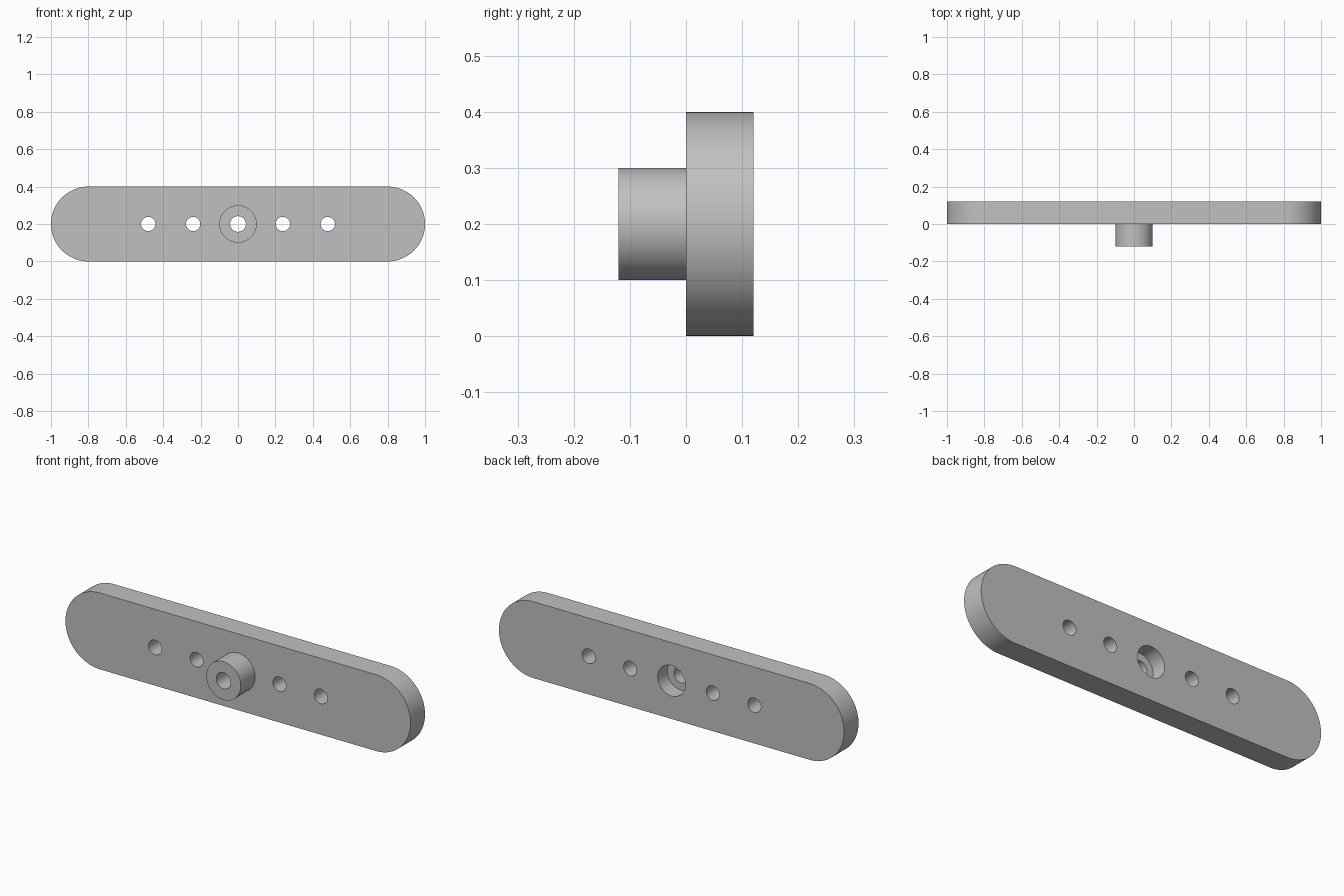
import bpy, bmesh
from math import pi, cos, sin, radians
from mathutils import Matrix

cube = bpy.data.objects.get("Cube")
if cube:
    bpy.data.objects.remove(cube, do_unlink=True)

MID = 0.2          # height of the hole row
THICK = 0.12       # plate thickness and boss length

grey = bpy.data.materials.new("plain_grey")
grey.use_nodes = True
colour = (0.53, 0.53, 0.53, 1)
grey.diffuse_color = colour
grey.node_tree.nodes["Principled BSDF"].inputs["Base Color"].default_value = colour


def add_object(name, bm):
    bmesh.ops.recalc_face_normals(bm, faces=bm.faces)
    mesh = bpy.data.meshes.new(name)
    bm.to_mesh(mesh)
    bm.free()
    mesh.materials.append(grey)
    obj = bpy.data.objects.new(name, mesh)
    bpy.context.collection.objects.link(obj)
    return obj


def cylinder(name, x, radius, y0, y1, sides=64):
    """Cylinder along y on the hole row."""
    bm = bmesh.new()
    place = Matrix.Translation((x, (y0 + y1) / 2, MID)) @ Matrix.Rotation(pi / 2, 4, 'X')
    bmesh.ops.create_cone(bm, cap_ends=True, segments=sides, radius1=radius,
                          radius2=radius, depth=y1 - y0, matrix=place)
    return add_object(name, bm)


def rounded_bar(name, half, radius, y0, y1, steps=48):
    """Bar with semicircular ends, extruded along y."""
    bm = bmesh.new()
    ring = []
    for side in (1, -1):
        for i in range(steps + 1):
            a = -pi / 2 + pi * i / steps
            ring.append(bm.verts.new((side * (half + radius * cos(a)), y0,
                                      MID + side * radius * sin(a))))
    face = bm.faces.new(ring)
    side_geom = bmesh.ops.extrude_face_region(bm, geom=[face])["geom"]
    moved = [v for v in side_geom if isinstance(v, bmesh.types.BMVert)]
    bmesh.ops.translate(bm, verts=moved, vec=(0, y1 - y0, 0))
    return add_object(name, bm)


def select_only(obj):
    bpy.ops.object.select_all(action='DESELECT')
    obj.select_set(True)
    bpy.context.view_layer.objects.active = obj


def cut(obj, cutter):
    select_only(obj)
    mod = obj.modifiers.new("cut", 'BOOLEAN')
    mod.operation = 'DIFFERENCE'
    mod.solver = 'EXACT'
    mod.object = cutter
    bpy.ops.object.modifier_apply(modifier=mod.name)
    bpy.data.objects.remove(cutter, do_unlink=True)


# Plate with four pin holes, a centre bore and a counterbore at the back
plate = rounded_bar("arm_plate", 0.8, 0.2, 0, THICK)
for x in (-0.48, -0.24, 0.24, 0.48):
    cut(plate, cylinder("pin_hole_cutter", x, 0.038, -0.05, 0.2))
cut(plate, cylinder("bore_cutter", 0, 0.042, -0.05, 0.2))
cut(plate, cylinder("counterbore_cutter", 0, 0.08, 0.04, 0.2))

# Hollow boss on the front
boss = cylinder("centre_boss", 0, 0.1, -THICK, 0)
cut(boss, cylinder("boss_bore_cutter", 0, 0.042, -0.2, 0.05))

for obj in (plate, boss):
    select_only(obj)
    bpy.ops.object.shade_smooth_by_angle(angle=radians(30))
